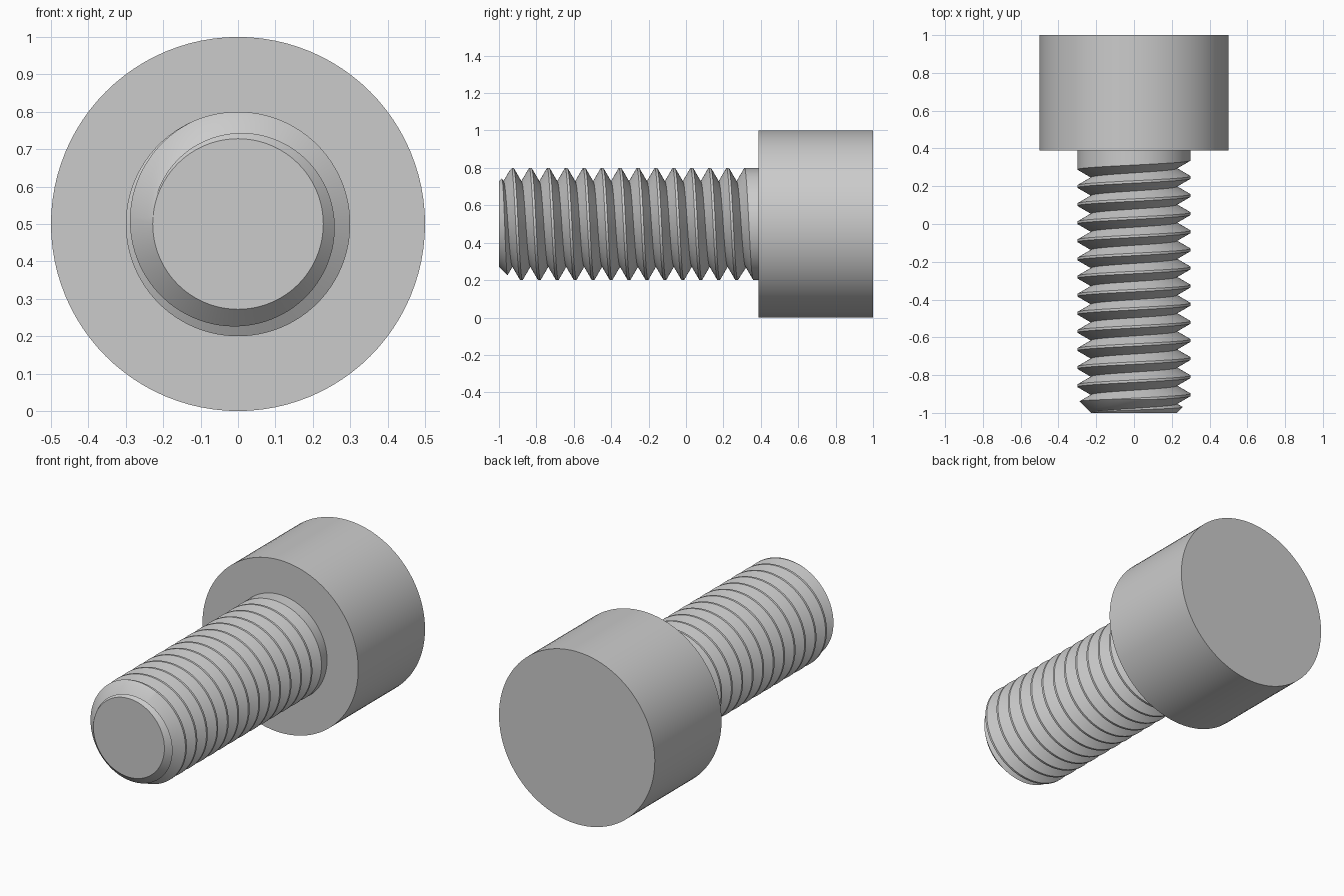
import bpy, bmesh, math

default = bpy.data.objects.get("Cube")
if default:
    bpy.data.objects.remove(default, do_unlink=True)

AXIS_Z = 0.5
HEAD_R, HEAD_Y = 0.5, 0.388
CREST_R, ROOT_R = 0.3, 0.228
PITCH, TURNS = 0.0959, 13
SLOPE = math.tan(math.radians(60))
SEGMENTS = 96
DEPTH = CREST_R - ROOT_R
FLANK = DEPTH / SLOPE


def finish(name, bm):
    """Turn the bmesh into a smooth object with sharp edges kept."""
    bmesh.ops.recalc_face_normals(bm, faces=bm.faces)
    mesh = bpy.data.meshes.new(name)
    bm.to_mesh(mesh)
    bm.free()
    obj = bpy.data.objects.new(name, mesh)
    bpy.context.collection.objects.link(obj)
    bpy.ops.object.select_all(action='DESELECT')
    obj.select_set(True)
    bpy.context.view_layer.objects.active = obj
    bpy.ops.object.shade_smooth_by_angle(angle=math.radians(30))
    return obj


def on_axis(angle, y, radius):
    return (-radius * math.cos(angle), y, AXIS_Z + radius * math.sin(angle))


def crest_end(t):
    """Where the crest, or the tip chamfer, meets the next falling flank."""
    return max(t + PITCH - FLANK, SLOPE * (t + PITCH) / (SLOPE + 1))


def thread_profile(turn):
    """Lengthwise section of the shank at a given fraction of a turn."""
    def outer(d):
        return (d, ROOT_R + min(DEPTH, d))

    shift = turn * PITCH
    points = [(0, ROOT_R), outer(crest_end(shift - PITCH) if turn < 0.6
                                 else SLOPE * shift / (SLOPE + 1))]
    for k in range(TURNS):
        t = shift + k * PITCH
        start = min(t + FLANK, SLOPE * t / (SLOPE - 1))
        end = crest_end(t)
        chamfer = min(max(DEPTH, start), end)
        points += [(t, ROOT_R), outer(start), outer(chamfer), outer(end)]
    # The last groove runs out to the plain shank
    t = shift + TURNS * PITCH
    fade = max(0, (turn - 0.75) * 4)
    points += [(t, ROOT_R + DEPTH * fade), (t + FLANK, CREST_R),
               (1 + HEAD_Y, CREST_R)]
    return points


# Threaded shank, swept around the axis
bm = bmesh.new()
columns = []
for j in range(SEGMENTS + 1):
    angle = math.tau * j / SEGMENTS
    columns.append([bm.verts.new(on_axis(angle, d - 1, r))
                    for d, r in thread_profile(j / SEGMENTS)])

first, last = columns[0], columns[-1]
for j, (a, b) in enumerate(zip(columns, columns[1:])):
    for i in range(len(a) - 1):
        seam = last[-5:-1] if j == 0 and i == len(a) - 2 else []
        bm.faces.new([a[i], *seam, a[i + 1], b[i + 1], b[i]])

# Flat tip and hidden inner end
for row in (0, -1):
    bm.faces.new([c[row] for c in columns[:-1]])
bmesh.ops.remove_doubles(bm, verts=bm.verts, dist=0.00002)
finish("threaded_shank", bm)

# Cylindrical head
bm = bmesh.new()
rings = [[bm.verts.new(on_axis(math.tau * j / SEGMENTS, y, HEAD_R))
          for j in range(SEGMENTS)] for y in (HEAD_Y, 1)]
for ring in rings:
    bm.faces.new(ring)
for j in range(SEGMENTS):
    k = (j + 1) % SEGMENTS
    bm.faces.new([rings[0][j], rings[0][k], rings[1][k], rings[1][j]])
finish("bolt_head", bm)
